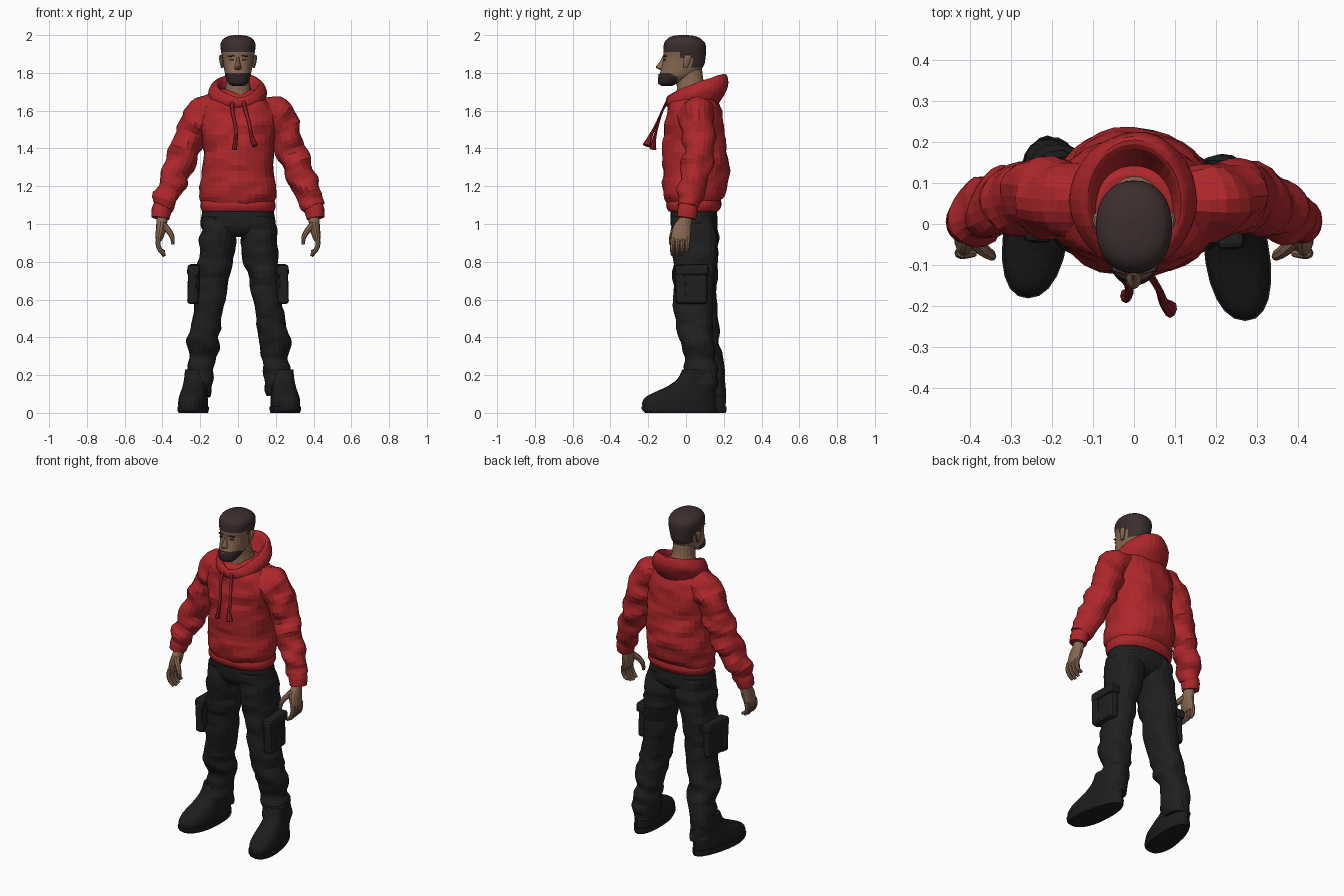
import bpy, bmesh, math
from mathutils import Vector, noise


def material(name, rgb):
    m = bpy.data.materials.new(name)
    m.diffuse_color = (*rgb, 1)
    return m


RED = material("red cloth", (0.42, 0.02, 0.024))
CORD = material("dark red cord", (0.27, 0.012, 0.02))
SKIN = material("brown skin", (0.25, 0.14, 0.085))
HAIR = material("dark brown hair", (0.045, 0.027, 0.028))
BEARD = material("dark beard", (0.026, 0.018, 0.018))
PANTS = material("black trousers", (0.014, 0.014, 0.014))
BOOT = material("black leather", (0.012, 0.012, 0.013))


def spline(rows, k):
    """Catmull-Rom interpolation of parameter rows, k steps per span."""
    out = []
    for i in range(len(rows) - 1):
        a, b, c, d = rows[max(i - 1, 0)], rows[i], rows[i + 1], rows[min(i + 2, len(rows) - 1)]
        for j in range(k):
            t = j / k
            out.append([q + 0.5 * t * (r - p + t * (2 * p - 5 * q + 4 * r - s + t * (3 * (q - r) + s - p)))
                        for p, q, r, s in zip(a, b, c, d)])
    return out + [list(rows[-1])]


def skin_rings(name, rings, mats, wrinkle=0, rule=None):
    """Bridge a list of closed rings, cap the ends, add cloth wrinkles."""
    bm = bmesh.new()
    loops = [[bm.verts.new(p) for p in r] for r in rings]
    n = len(loops[0])
    for a, b in zip(loops, loops[1:]):
        for i in range(n):
            bm.faces.new((a[i], a[(i + 1) % n], b[(i + 1) % n], b[i]))
    bm.faces.new(loops[0])
    bm.faces.new(loops[-1])
    bmesh.ops.recalc_face_normals(bm, faces=bm.faces)
    bm.normal_update()
    if wrinkle:
        for v, nrm in [(v, v.normal.copy()) for v in bm.verts]:
            p = v.co
            v.co = p + nrm * wrinkle * noise.noise(Vector((p.x * 9, p.y * 9, p.z * 16)))
    if rule:
        for f in bm.faces:
            f.material_index = rule(f.calc_center_median())
    me = bpy.data.meshes.new(name)
    bm.to_mesh(me)
    bm.free()
    for m in mats:
        me.materials.append(m)
    ob = bpy.data.objects.new(name, me)
    bpy.context.collection.objects.link(ob)
    return ob


def stack(name, rows, mat, n=24, k=3, e=2.3, egg=0, shear=0, **kw):
    """Horizontal rings; rows are (z, x centre, y front, y back, half width)."""
    rings = []
    for z, cx, yf, yb, rx in spline(rows, k):
        ring = []
        for i in range(n):
            t = 2 * math.pi * i / n
            c, s = math.cos(t), math.sin(t)
            u = math.copysign(abs(c) ** (2 / e), c)
            v = math.copysign(abs(s) ** (2 / e), s)
            y = (yf + yb) / 2 + (yb - yf) / 2 * v
            ring.append((cx + rx * u * (1 - egg * v) - shear * (y - 0.0), y, z))
        rings.append(ring)
    return skin_rings(name, rings, mat if isinstance(mat, list) else [mat], **kw)


def tube(name, rows, mat, n=14, k=3, **kw):
    """Rings across a path; rows are (x, y, z, radius sideways, radius in depth)."""
    pts = spline(rows, k)
    rings = []
    for i, (x, y, z, ra, rb) in enumerate(pts):
        t = (Vector(pts[min(i + 1, len(pts) - 1)][:3]) - Vector(pts[max(i - 1, 0)][:3])).normalized()
        u = (Vector((0, 1, 0)) - t * t.y).normalized()
        v = t.cross(u)
        rings.append([Vector((x, y, z)) + v * ra * math.cos(2 * math.pi * j / n)
                      + u * rb * math.sin(2 * math.pi * j / n) for j in range(n)])
    return skin_rings(name, rings, [mat], **kw)


def box(name, loc, size, mat, bevel=0.012, rot=(0, 0, 0)):
    bpy.ops.mesh.primitive_cube_add(size=1, location=loc, rotation=rot)
    ob = bpy.context.object
    ob.name, ob.scale = name, size
    bpy.ops.object.transform_apply(location=False, rotation=False, scale=True)
    b = ob.modifiers.new("bevel", "BEVEL")
    b.width, b.segments = bevel, 2
    ob.data.materials.append(mat)
    return ob


# Hoodie body and hem band
stack("hoodie_body", [
    (1.105, 0, -.095, .175, .185), (1.16, 0, -.12, .20, .205), (1.25, 0, -.122, .228, .195),
    (1.38, 0, -.125, .215, .187), (1.50, 0, -.115, .20, .20), (1.58, 0, -.10, .19, .205),
    (1.64, 0, -.085, .17, .175), (1.69, 0, -.05, .14, .12), (1.71, 0, -.03, .12, .08)],
    RED, n=32, k=4, wrinkle=.016)
stack("hem_band", [(1.065, 0, -.09, .168, .188), (1.08, 0, -.10, .18, .196), (1.10, 0, -.105, .188, .199),
                   (1.125, 0, -.10, .185, .193)], RED, n=32, k=2)

# Hood lying around the neck, low at the front and high at the back
hood = []
for rx, yf, yb, zf, zb in spline([
        (.13, -.085, .16, 1.61, 1.62), (.152, -.102, .205, 1.625, 1.69), (.153, -.106, .224, 1.645, 1.745),
        (.128, -.10, .212, 1.665, 1.79), (.108, -.085, .185, 1.662, 1.785), (.09, -.06, .155, 1.635, 1.72),
        (.075, -.04, .13, 1.62, 1.66)], 3):
    hood.append([(rx * math.cos(t), (yf + yb) / 2 + (yb - yf) / 2 * math.sin(t),
                  zf + (zb - zf) * ((1 + math.sin(t)) / 2) ** .65)
                 for t in [2 * math.pi * i / 32 for i in range(32)]])
skin_rings("hood", hood, [RED], wrinkle=.008)

# Draw cords with flared ends
tube("left_cord", [(-.03, -.09, 1.665, .009, .008), (-.03, -.125, 1.60, .011, .006), (-.014, -.15, 1.52, .010, .006),
                   (-.012, -.168, 1.45, .011, .010), (-.02, -.175, 1.395, .014, .018)], CORD, n=8)
tube("right_cord", [(.025, -.09, 1.665, .009, .008), (.04, -.125, 1.60, .011, .006), (.062, -.162, 1.52, .010, .006),
                    (.072, -.19, 1.46, .012, .012), (.09, -.208, 1.415, .016, .022)], CORD, n=8)

# Neck and head; the head is coloured by region
stack("neck", [(1.60, 0, -.06, .14, .09), (1.69, 0, -.05, .125, .075), (1.75, 0, -.05, .095, .062),
               (1.82, 0, -.06, .085, .06)], SKIN, n=20, e=2)


def head_colour(p):
    if p.z > 1.915 or (p.y > .03 and p.z > 1.825) or (p.y > -.025 and p.z > 1.885):
        return 1
    return 2 if p.y < -.05 and p.z < 1.80 - .25 * max(0, p.y + .1) else 0


stack("head", [
    (1.73, 0, -.125, -.075, .03), (1.745, 0, -.147, -.045, .05), (1.775, 0, -.148, .02, .064),
    (1.80, 0, -.138, .065, .070), (1.84, 0, -.126, .095, .077), (1.88, 0, -.119, .103, .083),
    (1.92, 0, -.120, .106, .091), (1.955, 0, -.116, .102, .092), (1.98, 0, -.10, .08, .078),
    (1.994, 0, -.075, .05, .052), (2.0, 0, -.04, .01, .02)],
    [SKIN, HAIR, BEARD], n=32, k=4, e=2.2, rule=head_colour)
stack("nose", [(1.888, 0, -.125, -.09, .008), (1.86, 0, -.138, -.09, .011), (1.834, 0, -.159, -.09, .017),
               (1.822, 0, -.152, -.09, .020), (1.814, 0, -.13, -.09, .012)], SKIN, n=12, k=2, e=2)
box("mouth", (0, -.142, 1.789), (.036, .012, .009), SKIN, .003)

for s, side in ((-1, "left"), (1, "right")):
    # Face details
    box(side + "_eyebrow", (s * .036, -.113, 1.889), (.036, .012, .008), HAIR, .003, (0, s * .1, s * .28))
    box(side + "_eye", (s * .035, -.114, 1.870), (.022, .008, .008), BEARD, .002, (0, 0, s * .25))
    stack(side + "_ear", [(1.825, s * .082, -.012, .005, .006), (1.85, s * .086, -.015, .02, .010),
                          (1.885, s * .09, -.012, .03, .011), (1.895, s * .09, -.002, .02, .006)], SKIN, n=10, k=2, e=2)

    # Sleeve and cuff
    tube(side + "_sleeve", [
        (s * .10, .055, 1.61, .075, .085), (s * .175, .06, 1.585, .09, .095), (s * .228, .068, 1.53, .088, .094),
        (s * .262, .07, 1.44, .082, .086), (s * .298, .062, 1.34, .078, .08), (s * .338, .045, 1.24, .077, .076),
        (s * .375, .025, 1.16, .068, .068), (s * .402, .01, 1.09, .056, .056)], RED, n=20, k=4, wrinkle=.028)
    tube(side + "_cuff", [(s * .398, .012, 1.095, .050, .052), (s * .405, .008, 1.07, .053, .054),
                          (s * .411, .002, 1.03, .047, .05)], RED, n=20, k=2)

    # Hand with palm facing the body
    tube(side + "_palm", [(s * .405, .005, 1.06, .028, .032), (s * .403, -.005, 1.015, .029, .037),
                          (s * .408, -.022, .97, .027, .050), (s * .418, -.028, .925, .020, .050),
                          (s * .420, -.028, .91, .012, .045)], SKIN, n=14)
    for i in range(4):
        y = -.067 + .026 * i
        tip = .836 + (.0, -.006, 0, .018)[i]
        tube(f"{side}_finger_{i + 1}", [(s * .419, y, .93, .013, .014), (s * .424, y - .004, .895, .013, .0135),
                                        (s * .412, y - .006, .862, .012, .012), (s * .388, y - .004, tip, .008, .009)],
             SKIN, n=8, k=2)
    tube(side + "_thumb", [(s * .398, -.03, 1.0, .018, .02), (s * .368, -.062, .965, .016, .017),
                           (s * .348, -.076, .93, .013, .013), (s * .345, -.08, .892, .008, .009)], SKIN, n=8, k=2)

    # Trouser leg; the left leg stands slightly further back
    back = .045 if s < 0 else 0
    legs = [(1.04, .098, -.078, .16, .095), (.95, .105, -.078, .166, .100), (.88, .113, -.076, .165, .098),
            (.75, .134, -.07, .153, .088), (.60, .153, -.066, .142, .078), (.47, .174, -.052, .14, .077),
            (.39, .186, -.04, .148, .082), (.33, .188, -.018, .155, .080), (.28, .197, .0, .158, .069),
            (.22, .207, -.012, .165, .074), (.15, .213, -.015, .163, .068), (.09, .216, 0, .16, .062)]
    stack(side + "_trouser_leg",
          [(z, s * x * (1 if s > 0 else .97), f + back * (1.04 - z), b + back * (1.04 - z), r)
           for z, x, f, b, r in legs], PANTS, n=20, k=4, wrinkle=.018)

    # Cargo pocket and flap
    dy = back * .35
    box(side + "_cargo_pocket", (s * .229, .03 + dy, .672), (.055, .165, .19), PANTS, .018, (0, s * -.03, s * .05))
    box(side + "_pocket_flap", (s * .232, .03 + dy, .757), (.066, .18, .058), PANTS, .014, (.03, s * -.03, s * .05))
    box(side + "_pocket_fold", (s * .241, -.028 + dy, .672), (.05, .06, .19), PANTS, .015, (.05, s * -.03, s * .05))

    # Boot and sole, toes turned out
    fy = .055 if s < 0 else 0
    kw = dict(n=24, egg=.16, shear=s * .12, e=2.2)
    cx = s * (.242 if s > 0 else .236)
    stack(side + "_boot", [(z, cx, f + fy, b + fy, r) for z, f, b, r in [
        (.02, -.228, .152, .072), (.055, -.232, .156, .074), (.085, -.212, .156, .071), (.11, -.165, .156, .067),
        (.14, -.10, .155, .062), (.18, -.045, .15, .058), (.23, -.02, .145, .055)]], BOOT, **kw)
    stack(side + "_sole", [(z, cx, f + fy, b + fy, r) for z, f, b, r in [
        (0, -.215, .155, .073), (.015, -.232, .16, .078), (.035, -.236, .16, .078)]], BOOT, **kw)

# Trouser hips
stack("trouser_hips", [(1.11, 0, -.08, .16, .18), (1.05, 0, -.082, .165, .192), (.99, 0, -.078, .166, .198),
                       (.95, 0, -.055, .14, .16), (.93, 0, -.02, .10, .06)], PANTS, n=28)
